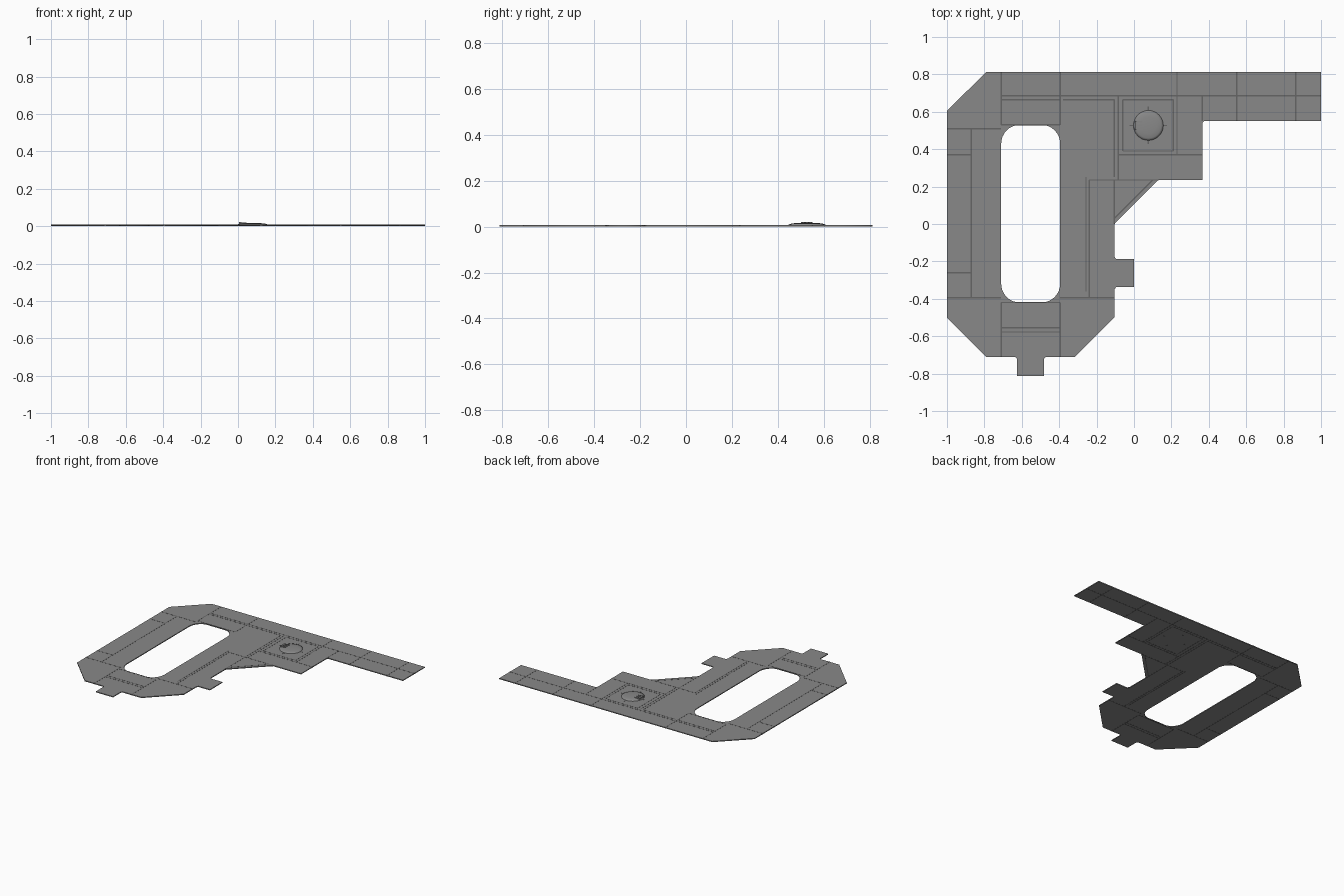
import bpy, bmesh, math
from mathutils import Matrix, Vector

if "Cube" in bpy.data.objects:
    bpy.data.objects.remove(bpy.data.objects["Cube"], do_unlink=True)


def material(name, value):
    m = bpy.data.materials.new(name)
    m.use_nodes = True
    colour = (value, value, value, 1)
    m.diffuse_color = colour
    for node in m.node_tree.nodes:
        if node.type == "BSDF_PRINCIPLED":
            node.inputs["Base Color"].default_value = colour
    return m


GREY = material("hull grey", 0.25)
DARK = material("seam dark grey", 0.13)
LOW, TOP, SKIN = 0.0007, 0.0073, 0.008


def add_object(name, mesh, mat):
    mesh.materials.clear()
    mesh.materials.append(mat)
    obj = bpy.data.objects.new(name, mesh)
    bpy.context.collection.objects.link(obj)
    return obj


def from_bmesh(name, bm, mat):
    bmesh.ops.recalc_face_normals(bm, faces=bm.faces)
    mesh = bpy.data.meshes.new(name)
    bm.to_mesh(mesh)
    bm.free()
    return add_object(name, mesh, mat)


def box(bm, x0, x1, y0, y1, z0, z1):
    centre = Matrix.Translation(((x0 + x1) / 2, (y0 + y1) / 2, (z0 + z1) / 2))
    size = Matrix.Diagonal((x1 - x0, y1 - y0, z1 - z0, 1))
    bmesh.ops.create_cube(bm, size=1, matrix=centre @ size)


def strip(bm, a, b, z0, z1, width=0.007):
    # narrow bar from a to b
    a, b = Vector(a), Vector(b)
    d = b - a
    mid = (a + b) / 2
    m = (Matrix.Translation((mid.x, mid.y, (z0 + z1) / 2))
         @ Matrix.Rotation(math.atan2(d.y, d.x), 4, "Z")
         @ Matrix.Diagonal((d.length, width, z1 - z0, 1)))
    bmesh.ops.create_cube(bm, size=1, matrix=m)


def plate(name, loops, mat):
    # flat slab from an outline and optional holes
    curve = bpy.data.curves.new(name + " outline", "CURVE")
    curve.dimensions = "2D"
    curve.fill_mode = "BOTH"
    curve.extrude = (TOP - LOW) / 2
    for loop in loops:
        spline = curve.splines.new("POLY")
        spline.points.add(len(loop) - 1)
        for p, (x, y) in zip(spline.points, loop):
            p.co = (x, y, 0, 1)
        spline.use_cyclic_u = True
    temp = bpy.data.objects.new(name + " outline", curve)
    bpy.context.collection.objects.link(temp)
    graph = bpy.context.evaluated_depsgraph_get()
    mesh = bpy.data.meshes.new_from_object(temp.evaluated_get(graph))
    bpy.data.objects.remove(temp, do_unlink=True)
    mesh.transform(Matrix.Translation((0, 0, (LOW + TOP) / 2)))
    mesh.name = name
    return add_object(name, mesh, mat)


def rounded_rect(x0, x1, y0, y1, r, steps=8):
    corners = [(x1 - r, y1 - r), (x0 + r, y1 - r), (x0 + r, y0 + r), (x1 - r, y0 + r)]
    pts = []
    for i, (cx, cy) in enumerate(corners):
        for s in range(steps + 1):
            a = math.pi / 2 * (i + s / steps)
            pts.append((cx + r * math.cos(a), cy + r * math.sin(a)))
    return pts


# main deck with its long rounded opening
outline = [(-1, .605), (-.79, .813), (1, .813), (1, .55), (.375, .55), (.365, .54),
           (.365, .235), (.13, .235), (-.105, 0), (-.105, -.5), (-.315, -.71),
           (-.79, -.71), (-1, -.5)]
plate("main_deck", [outline, rounded_rect(-.71, -.395, -.42, .53, .1)], GREY)

# docking tabs
plate("side_tab", [[(-.105, -.175), (-.095, -.187), (0, -.187), (0, -.337),
                    (-.095, -.337), (-.105, -.35)]], GREY)
plate("rear_tab", [[(-.635, -.71), (-.625, -.72), (-.625, -.813), (-.48, -.813),
                    (-.48, -.72), (-.47, -.71)]], GREY)

# seams between panels: (y, x start, x end) and (x, y start, y end)
across = [(.685, -.71, 1), (.665, -.71, -.395), (.53, -.71, -.395), (.665, -.38, -.105),
          (.37, -.085, .365), (.235, -.24, .13), (.51, -1, -.71), (.37, -1, -.87),
          (-.26, -1, -.87), (-.395, -1, -.71), (-.395, -.395, -.105),
          (-.42, -.71, -.395), (-.555, -.71, -.395), (-.577, -.71, -.395)]
along = [(-.71, .53, .813), (-.71, -.71, -.42), (-.395, .53, .813), (-.395, -.71, -.42),
         (.23, .37, .813), (.55, .55, .813), (.865, .55, .813), (.365, .55, .685),
         (-.085, .235, .685), (-.105, .25, .665), (-.24, -.395, .235),
         (-.257, -.36, .25), (-.87, -.395, .51), (-.105, 0, .235)]
lines = [((x0, y), (x1, y)) for y, x0, x1 in across]
lines += [((x, y0), (x, y1)) for x, y0, y1 in along]
lines.append(((-.105, .03), (.1, .235)))

# square frame round the dome, with four tick marks
frame = [(-.06, .39), (.21, .39), (.21, .665), (-.06, .665)]
lines += list(zip(frame, frame[1:] + frame[:1]))
cx, cy, radius = .077, .527, .08
for i in range(4):
    c, s = math.cos(i * math.pi / 2), math.sin(i * math.pi / 2)
    lines.append(((cx + c * .082, cy + s * .082), (cx + c * .1, cy + s * .1)))

for name, z0, z1 in (("upper_seams", TOP - .001, SKIN), ("lower_seams", 0, LOW + .001)):
    bm = bmesh.new()
    for a, b in lines:
        strip(bm, a, b, z0, z1)
    # bars showing at the ends of the opening keep clear of the hole
    from_bmesh(name, bm, DARK)

# shallow dome, turned from a profile
bm = bmesh.new()
profile = [(radius, TOP - .001), (radius, .009), (.068, .0135), (.045, .016),
           (.02, .017), (0, .0173)]
verts = [bm.verts.new((r, 0, z)) for r, z in profile]
edges = [bm.edges.new(pair) for pair in zip(verts, verts[1:])]
bmesh.ops.spin(bm, geom=verts + edges, cent=(0, 0, 0), axis=(0, 0, 1),
               angle=math.tau, steps=32, use_merge=False)
bmesh.ops.remove_doubles(bm, verts=bm.verts, dist=1e-5)
dome = from_bmesh("dome", bm, GREY)
dome.location = (cx, cy, 0)
for face in dome.data.polygons:
    face.use_smooth = True

# small bridge with three fingers on the dome's edge
bm = bmesh.new()
box(bm, .005, .018, .502, .552, TOP, .021)
for y in (.502, .523, .544):
    box(bm, .005, .045, y, y + .008, TOP, .02)
from_bmesh("bridge", bm, GREY)
